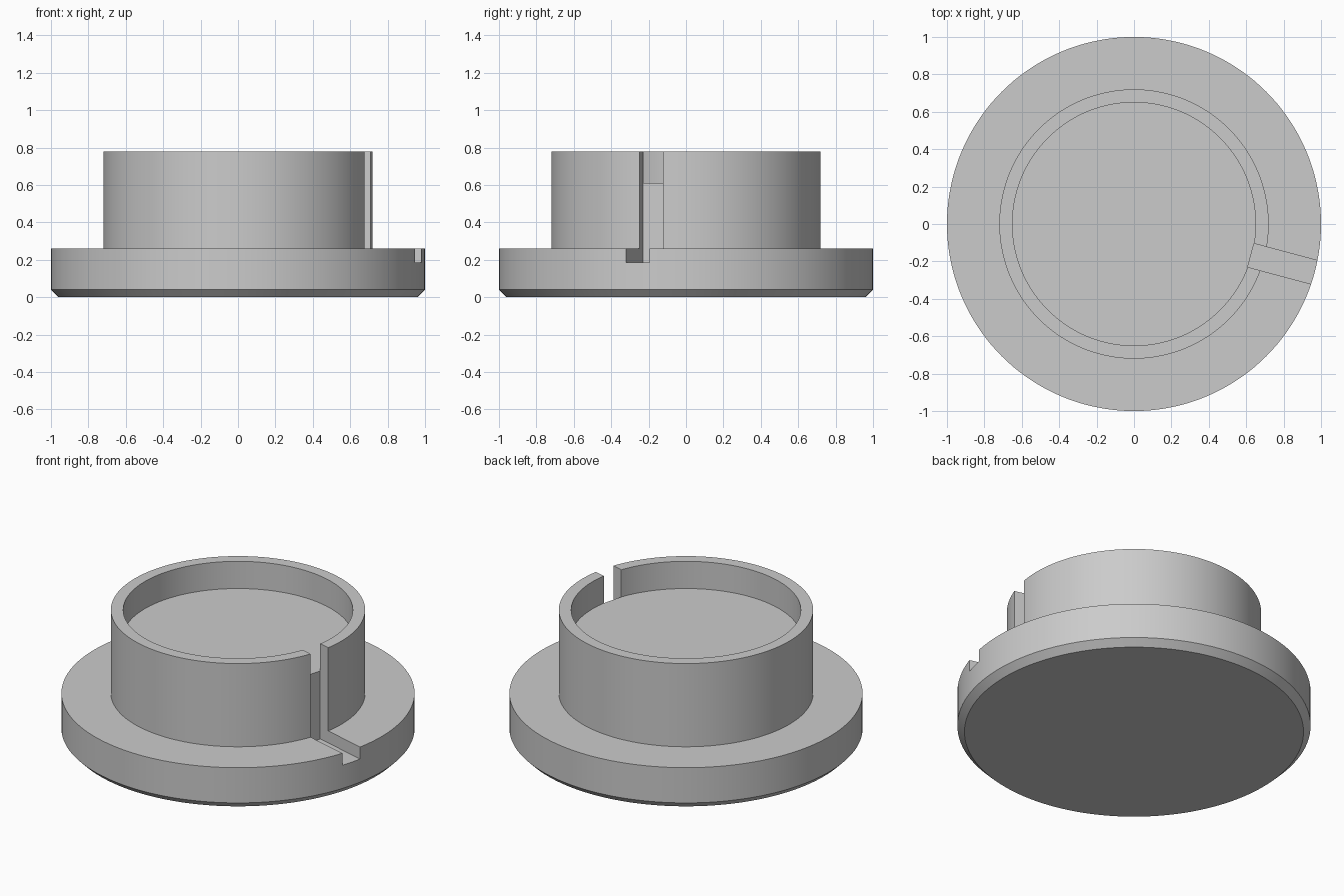
import bpy, bmesh, math

if "Cube" in bpy.data.objects:
    bpy.data.objects.remove(bpy.data.objects["Cube"])

SEGMENTS = 144
SLOT_ANGLE = math.radians(-15)

grey = bpy.data.materials.new("plain grey")
grey.diffuse_color = (0.6, 0.6, 0.6, 1)
grey.use_nodes = True
grey.node_tree.nodes["Principled BSDF"].inputs["Base Color"].default_value = grey.diffuse_color


def finish(name, bm):
    bmesh.ops.recalc_face_normals(bm, faces=bm.faces)
    mesh = bpy.data.meshes.new(name)
    bm.to_mesh(mesh)
    bm.free()
    mesh.materials.append(grey)
    obj = bpy.data.objects.new(name, mesh)
    bpy.context.collection.objects.link(obj)
    return obj


def lathe(name, profile):
    """Stack rings of (radius, height) and close both ends."""
    bm = bmesh.new()
    rings = []
    for r, z in profile:
        rings.append([bm.verts.new((r * math.cos(a), r * math.sin(a), z))
                      for a in (2 * math.pi * i / SEGMENTS for i in range(SEGMENTS))])
    for low, high in zip(rings, rings[1:]):
        for i in range(SEGMENTS):
            j = (i + 1) % SEGMENTS
            bm.faces.new((low[i], low[j], high[j], high[i]))
    bm.faces.new(rings[0])
    bm.faces.new(rings[-1])
    return finish(name, bm)


# Flanged plug: chamfered disc, raised collar and shallow recess
plug = lathe("flanged_plug", [
    (0.96, 0), (1, 0.04), (1, 0.26), (0.72, 0.26),
    (0.72, 0.78), (0.65, 0.78), (0.65, 0.61)])

# Radial slot through the collar rim and along the flange
bm = bmesh.new()
bmesh.ops.create_cube(bm, size=1)
for v in bm.verts:
    v.co = (0.647 if v.co.x < 0 else 1.2,
            math.copysign(0.065, v.co.y),
            0.185 if v.co.z < 0 else 1.0)
slot = finish("slot_cutter", bm)
slot.rotation_euler.z = SLOT_ANGLE
slot.hide_render = True

cut = plug.modifiers.new("slot", 'BOOLEAN')
cut.operation = 'DIFFERENCE'
cut.solver = 'EXACT'
cut.object = slot

# Apply the cut, drop the cutter, smooth the round walls
bpy.context.view_layer.objects.active = plug
plug.select_set(True)
bpy.ops.object.modifier_apply(modifier="slot")
bpy.data.objects.remove(slot)
bpy.ops.object.shade_smooth_by_angle(angle=math.radians(30))
